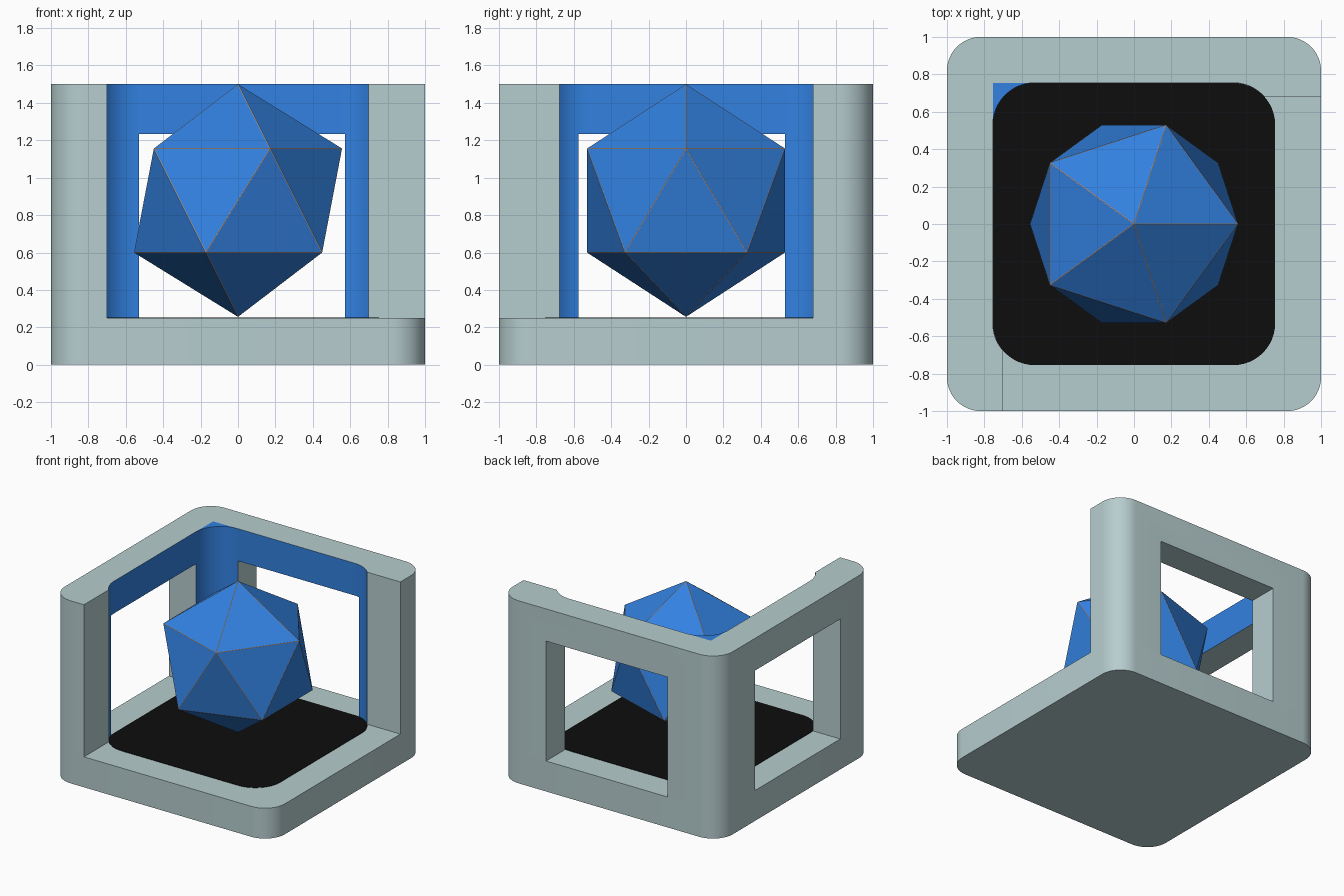
import bpy, bmesh
from math import sin, cos, pi, radians, sqrt, acos, degrees
from mathutils import Matrix

if "Cube" in bpy.data.objects:
    bpy.data.objects.remove(bpy.data.objects["Cube"])

BASE_Z, TOP_Z = 0.25, 1.5
OUT_R = 0.18                 # outer corner radius
IN, IN_R = 0.755, 0.225      # inner hollow: half width and corner radius
CUT_X, CUT_Y = -0.70, 0.68   # planes of the wall ends


def material(name, color):
    m = bpy.data.materials.new(name)
    m.use_nodes = True
    m.diffuse_color = (*color, 1)
    bsdf = next(n for n in m.node_tree.nodes if n.type == 'BSDF_PRINCIPLED')
    bsdf.inputs["Base Color"].default_value = (*color, 1)
    return m


gray = material("pale_gray", (0.47, 0.61, 0.62))
blue = material("blue", (0.032, 0.22, 0.75))
black = material("black", (0.004, 0.004, 0.004))
cream = material("cream", (0.75, 0.51, 0.40))


def finish(bm, name, mats):
    bmesh.ops.recalc_face_normals(bm, faces=bm.faces)
    mesh = bpy.data.meshes.new(name)
    bm.to_mesh(mesh)
    bm.free()
    for m in mats:
        mesh.materials.append(m)
    ob = bpy.data.objects.new(name, mesh)
    bpy.context.collection.objects.link(ob)
    return ob


def activate(ob):
    bpy.ops.object.select_all(action='DESELECT')
    ob.select_set(True)
    bpy.context.view_layer.objects.active = ob


def smooth(ob):
    activate(ob)
    bpy.ops.object.shade_smooth_by_angle(angle=radians(30))


def arc(sx, sy, half, r, a0, a1, n=12):
    """Points of a rounded corner in the quadrant (sx, sy)."""
    angles = [radians(a0 + (a1 - a0) * i / n) for i in range(n + 1)]
    return [(sx * (half - r) + r * cos(a), sy * (half - r) + r * sin(a)) for a in angles]


def rounded_square(half, r):
    return (arc(1, 1, half, r, 0, 90) + arc(-1, 1, half, r, 90, 180)
            + arc(-1, -1, half, r, 180, 270) + arc(1, -1, half, r, 270, 360))


def prism(plan, z0, z1):
    bm = bmesh.new()
    face = bm.faces.new([bm.verts.new((x, y, z0)) for x, y in plan])
    top = bmesh.ops.extrude_face_region(bm, geom=[face])["geom"]
    bmesh.ops.translate(bm, vec=(0, 0, z1 - z0),
                        verts=[v for v in top if isinstance(v, bmesh.types.BMVert)])
    if not any(f.is_valid and all(abs(v.co.z - z0) < 1e-6 for v in f.verts) for f in bm.faces):
        bm.faces.new([v for v in bm.verts if abs(v.co.z - z0) < 1e-6])
    return bm


# Base slab and dark floor
smooth(finish(prism(rounded_square(1, OUT_R), 0, BASE_Z), "base_slab", [gray]))
smooth(finish(prism(rounded_square(IN, IN_R), BASE_Z - 0.003, BASE_Z + 0.003), "floor_panel", [black]))

# L-shaped wall: outer outline, then the inner lining back to the start
center = IN - IN_R
end_x = degrees(acos((-CUT_X - center) / IN_R))   # lining arc meets the left wall end
end_y = degrees(acos((CUT_Y - center) / IN_R))    # lining arc meets the back wall end
plan = [(CUT_X, -1)]
plan += arc(-1, -1, 1, OUT_R, 270, 180) + arc(-1, 1, 1, OUT_R, 180, 90) + arc(1, 1, 1, OUT_R, 90, 0)
plan += [(1, CUT_Y)]
plan += arc(1, 1, IN, IN_R, 90 - end_y, 90) + [(-IN, IN)]
plan += arc(-1, -1, IN, IN_R, 180, 180 + end_x)
bm = prism(plan, BASE_Z, TOP_Z)
for f in bm.faces:
    c = f.calc_center_median()
    inside = max(abs(c.x), abs(c.y)) < IN + 0.001
    on_end = abs(c.x - CUT_X) < 0.001 or abs(c.y - CUT_Y) < 0.001
    if abs(f.normal.z) < 0.5 and len(f.verts) == 4 and inside and not on_end:
        f.material_index = 1
wall = finish(bm, "corner_wall", [gray, blue])

# Window openings
for x0, x1, y0, y1 in ((-0.53, 0.572, 0.6, 1.2), (-1.2, -0.6, -0.575, 0.53)):
    opening = [(x0, y0), (x1, y0), (x1, y1), (x0, y1)]
    cutter = finish(prism(opening, 0, 1.235), "window_cutter", [gray])
    cutter.hide_render = True
    mod = wall.modifiers.new("window", 'BOOLEAN')
    mod.operation, mod.solver, mod.object = 'DIFFERENCE', 'EXACT', cutter
    activate(wall)
    bpy.ops.object.modifier_apply(modifier=mod.name)
    bpy.data.objects.remove(cutter)
smooth(wall)

# Rounded blue fillet in the inner corner
fillet = [(-IN, IN)] + arc(-1, 1, IN, IN_R, 90, 180)
smooth(finish(prism(fillet, BASE_Z, TOP_Z), "corner_fillet", [blue]))

# Twenty-sided solid, point up, with cream seams
R = 0.622
bm = bmesh.new()
ring_r, ring_z = R * 2 / sqrt(5), R / sqrt(5)
tips = [(0, 0, R), (0, 0, -R)]
rings = [(ring_r * cos(a), ring_r * sin(a), s * ring_z)
         for s, turn in ((1, 0), (-1, pi / 5))
         for a in [turn + 2 * pi * i / 5 for i in range(5)]]
for p in tips + rings:
    bm.verts.new(p)
bmesh.ops.convex_hull(bm, input=bm.verts[:])
bmesh.ops.recalc_face_normals(bm, faces=bm.faces)
seams = bmesh.ops.inset_individual(bm, faces=bm.faces[:], thickness=0.006)["faces"]
for f in seams:
    f.material_index = 1
bmesh.ops.transform(bm, matrix=Matrix.Translation((0, 0, TOP_Z - R)), verts=bm.verts)
finish(bm, "faceted_solid", [blue, cream])
